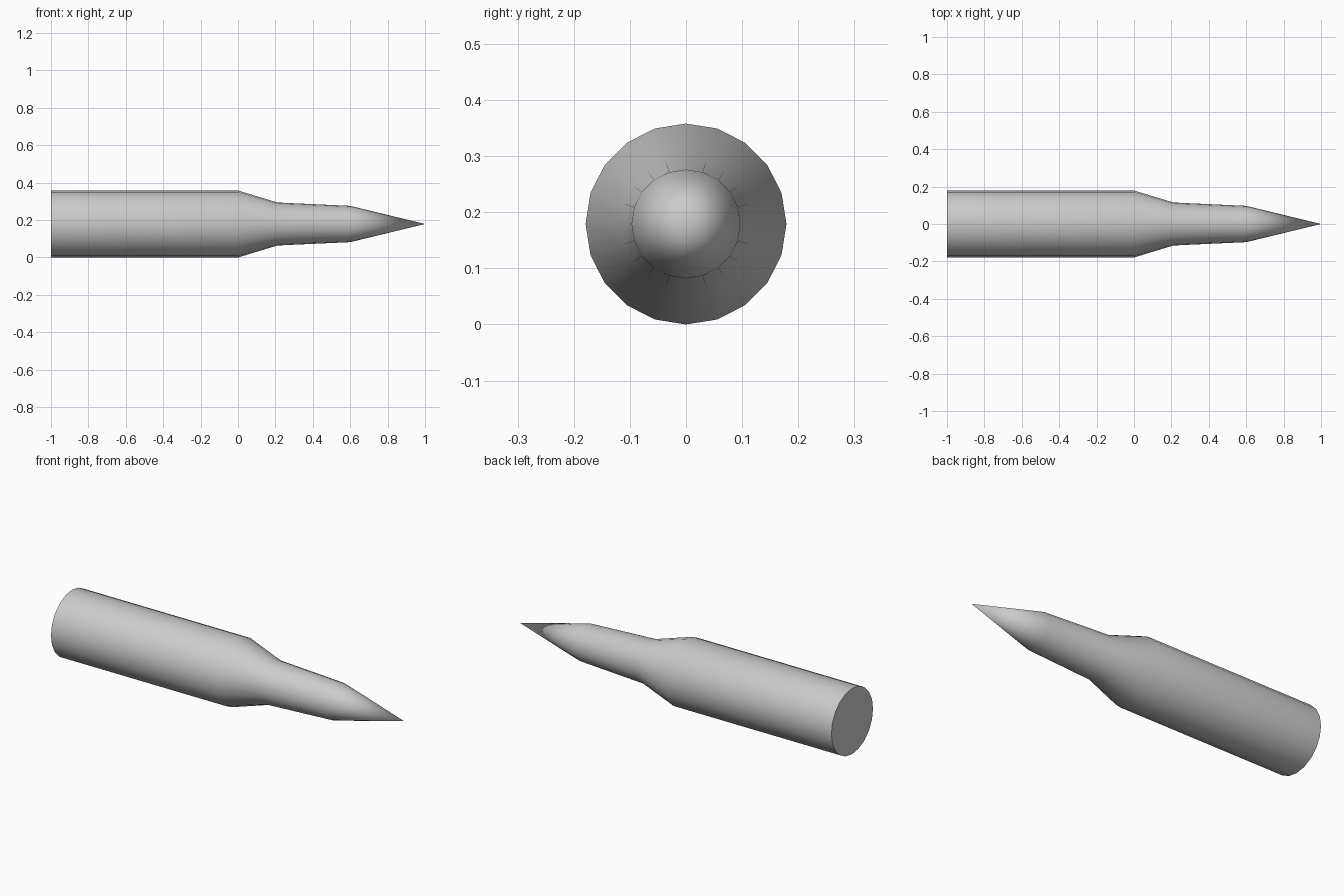
import bpy, bmesh
from math import sin, cos, pi

if "Cube" in bpy.data.objects:
    bpy.data.objects.remove(bpy.data.objects["Cube"])

SIDES = 20
R = 0.179  # body radius, also the height of the axis

# Profile along x: (x, radius)
profile = [(-1, R), (0, R), (0.21, 0.115), (0.6, 0.097)]

bm = bmesh.new()
rings = [[bm.verts.new((x, r * cos(2 * pi * i / SIDES), R + r * sin(2 * pi * i / SIDES)))
          for i in range(SIDES)] for x, r in profile]

# Body, shoulder and neck walls
for a, b in zip(rings, rings[1:]):
    for i in range(SIDES):
        j = (i + 1) % SIDES
        bm.faces.new((a[i], a[j], b[j], b[i]))

# Flat base
bm.faces.new(rings[0])

# Pointed tip
tip = bm.verts.new((1, 0, R))
for i in range(SIDES):
    bm.faces.new((rings[-1][i], rings[-1][(i + 1) % SIDES], tip))

bmesh.ops.recalc_face_normals(bm, faces=bm.faces)
mesh = bpy.data.meshes.new("pointed_cartridge")
bm.to_mesh(mesh)
bm.free()
obj = bpy.data.objects.new("pointed_cartridge", mesh)
bpy.context.collection.objects.link(obj)

# Smooth sides, sharp base rim
bpy.context.view_layer.objects.active = obj
obj.select_set(True)
bpy.ops.object.shade_smooth_by_angle(angle=pi / 6)
